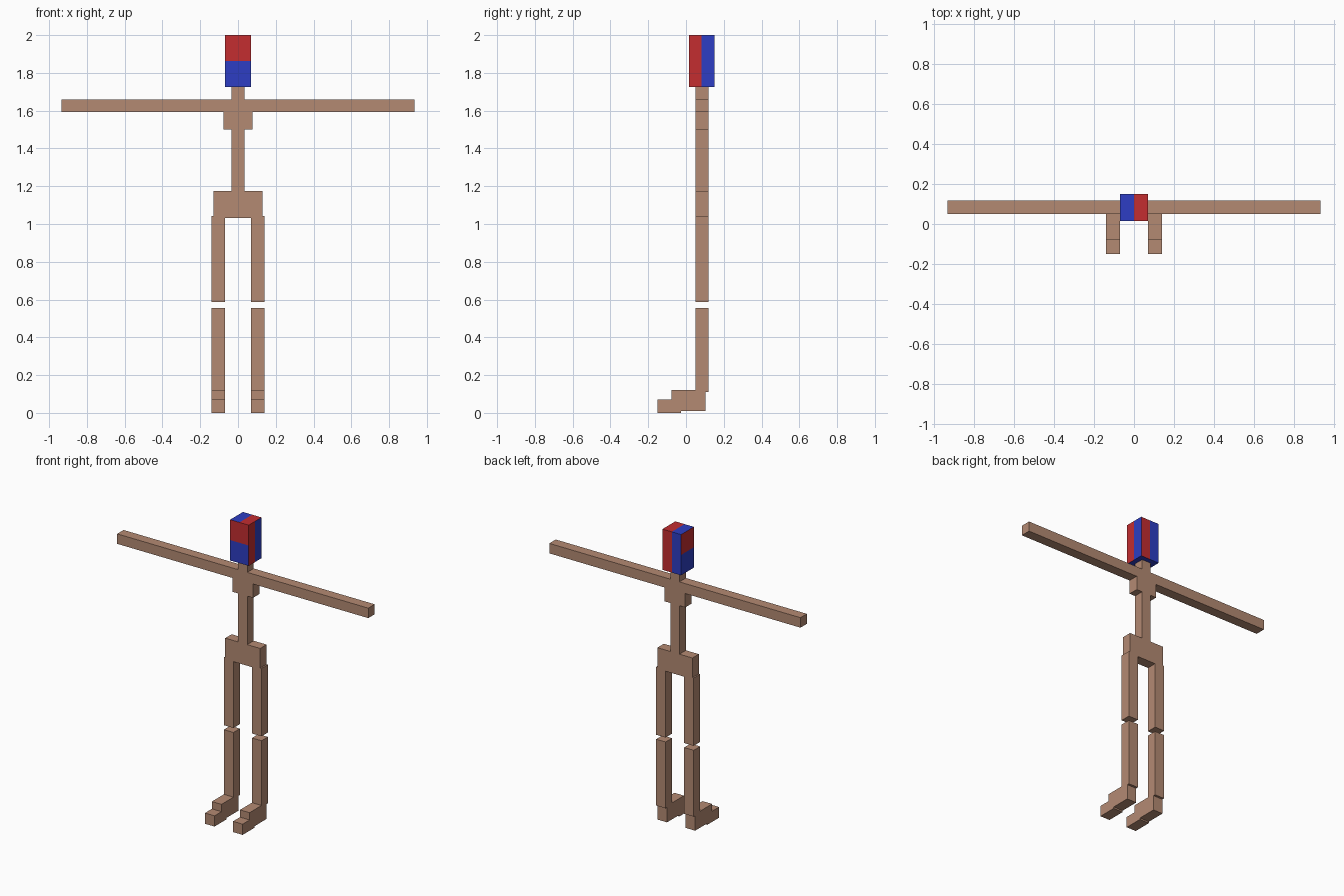
import bpy, bmesh
from mathutils import Vector

if "Cube" in bpy.data.objects:
    bpy.data.objects.remove(bpy.data.objects["Cube"])


def material(name, rgb):
    m = bpy.data.materials.new(name)
    m.diffuse_color = (*rgb, 1)
    m.use_nodes = True
    m.node_tree.nodes["Principled BSDF"].inputs["Base Color"].default_value = m.diffuse_color
    return m


TAN = material("tan", (0.456, 0.254, 0.171))
RED = material("red", (0.546, 0.026, 0.03))
BLUE = material("blue", (0.026, 0.048, 0.546))


def box(name, x, y, z, mats=(TAN,), split=False):
    """Box from (min, max) ranges; split cuts every face in half along each axis."""
    lo, hi = Vector((x[0], y[0], z[0])), Vector((x[1], y[1], z[1]))
    mid, size = (lo + hi) / 2, hi - lo
    bm = bmesh.new()
    bmesh.ops.create_cube(bm, size=1)
    for v in bm.verts:
        v.co = Vector(a * b for a, b in zip(v.co, size)) + mid
    if split:
        for axis in ((1, 0, 0), (0, 1, 0), (0, 0, 1)):
            geom = bm.verts[:] + bm.edges[:] + bm.faces[:]
            bmesh.ops.bisect_plane(bm, geom=geom, plane_co=mid, plane_no=axis)
    bm.normal_update()
    mesh = bpy.data.meshes.new(name)
    bm.to_mesh(mesh)
    bm.free()
    for m in mats:
        mesh.materials.append(m)
    ob = bpy.data.objects.new(name, mesh)
    bpy.context.collection.objects.link(ob)
    return ob, mid


Y = (0.05, 0.118)  # shared depth of the body bars

# Torso, neck and outstretched arms
box("neck", (-0.034, 0.034), Y, (1.66, 1.726))
box("arms", (-0.934, 0.934), Y, (1.593, 1.66))
box("chest", (-0.077, 0.077), Y, (1.5, 1.593))
box("spine", (-0.034, 0.034), Y, (1.174, 1.5))
box("hips", (-0.13, 0.13), Y, (1.032, 1.174))

# Legs and feet on both sides
for side, s in (("left", -1), ("right", 1)):
    x = sorted((s * 0.069, s * 0.14))
    box(side + "_thigh", x, Y, (0.586, 1.042))
    box(side + "_shin", x, Y, (0.11, 0.556))
    box(side + "_foot", x, (-0.077, 0.103), (0.01, 0.121))
    box(side + "_toe", x, (-0.151, -0.026), (0.0, 0.072))

# Head with each face split into a red and a blue half
head, c = box("head", (-0.069, 0.069), (0.015, 0.151), (1.726, 2.0), (RED, BLUE), True)
for p in head.data.polygons:
    n, d = p.normal, p.center - c
    if n.z < -0.5:                       # underside
        blue = True
    elif n.x > 0.5:                      # right side: front red, rear blue
        blue = d.y > 0
    elif n.y < -0.5 or n.x < -0.5:       # front and left: red over blue
        blue = d.z < 0
    else:                                # top and back: split left to right
        blue = d.x < 0
    p.material_index = int(blue)
